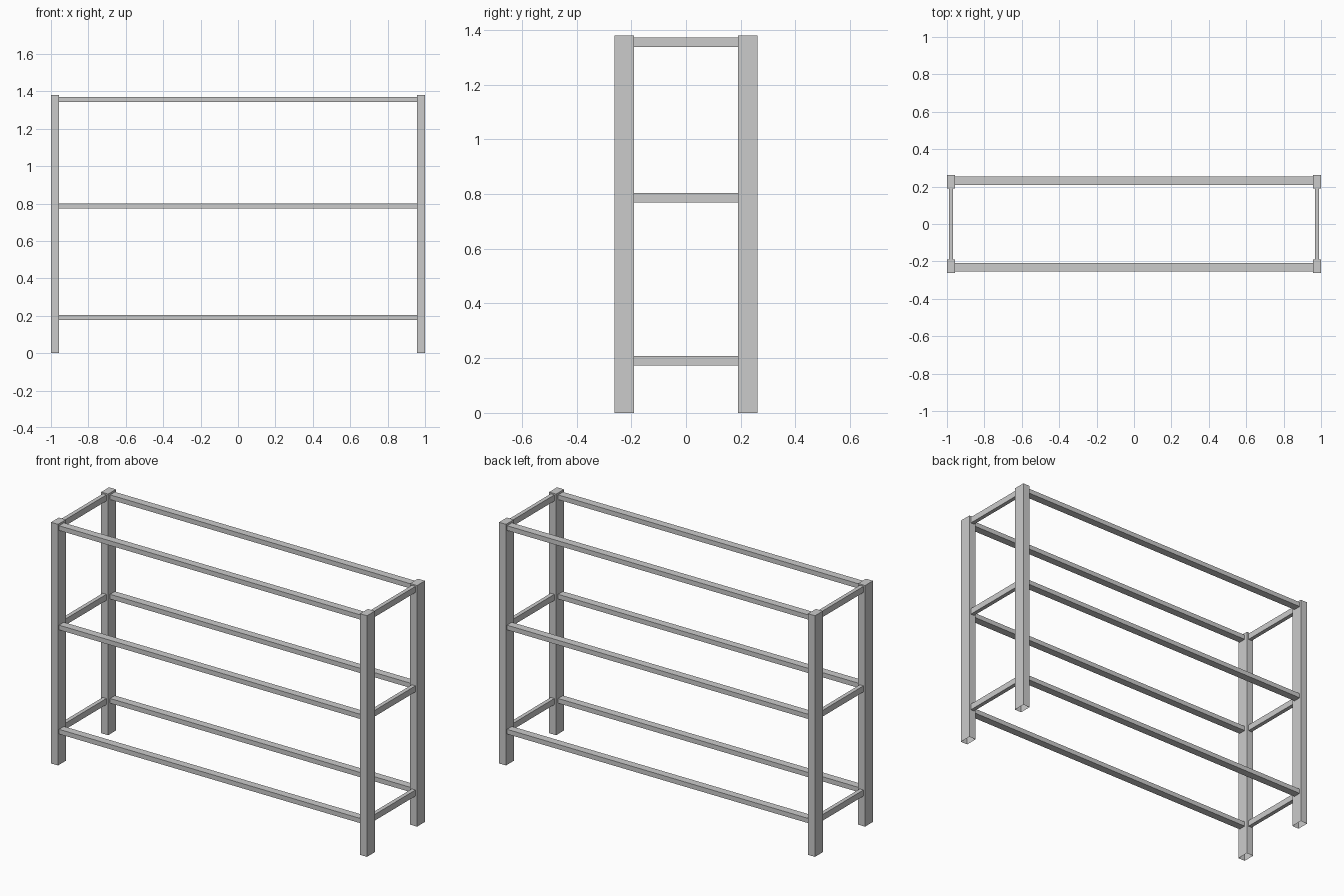
import bpy, bmesh
from mathutils import Vector

if "Cube" in bpy.data.objects:
    bpy.data.objects.remove(bpy.data.objects["Cube"])


def box(name, lo, hi, open_sides=()):
    """Box between two corners; faces pointing along open_sides are left off."""
    lo, hi = Vector(lo), Vector(hi)
    bm = bmesh.new()
    bmesh.ops.create_cube(bm, size=1)
    bm.normal_update()
    gone = [f for f in bm.faces
            if any(f.normal.dot(Vector(d)) > 0.9 for d in open_sides)]
    bmesh.ops.delete(bm, geom=gone, context='FACES')
    bmesh.ops.scale(bm, vec=hi - lo, verts=bm.verts)
    bmesh.ops.translate(bm, vec=(lo + hi) / 2, verts=bm.verts)
    mesh = bpy.data.meshes.new(name)
    bm.to_mesh(mesh)
    bm.free()
    ob = bpy.data.objects.new(name, mesh)
    bpy.context.collection.objects.link(ob)
    return ob


POST_X, POST_Y = (0.956, 1.0), (0.191, 0.262)   # inner and outer post faces
HEIGHT = 1.38
LEVELS = {"lower": 0.19, "middle": 0.786, "upper": 1.355}


def span(pair, side):
    return sorted(v * side for v in pair)


# Corner posts, open underneath
for sx, xn in ((-1, "left"), (1, "right")):
    for sy, yn in ((-1, "front"), (1, "back")):
        x, y = span(POST_X, sx), span(POST_Y, sy)
        box(f"{yn}_{xn}_post", (x[0], y[0], 0), (x[1], y[1], HEIGHT), [(0, 0, -1)])

for level, z in LEVELS.items():
    # Long rails between the left and right posts
    for s, n in ((-1, "front"), (1, "back")):
        y = span((0.209, 0.253), s)
        box(f"{level}_{n}_rail", (-POST_X[0], y[0], z - 0.0135),
            (POST_X[0], y[1], z + 0.0135), [(1, 0, 0), (-1, 0, 0)])
    # Short end rails between the front and back posts
    for s, n in ((-1, "left"), (1, "right")):
        x = span((0.967, 0.990), s)
        box(f"{level}_{n}_end_rail", (x[0], -POST_Y[0], z - 0.0175),
            (x[1], POST_Y[0], z + 0.0175), [(0, 1, 0), (0, -1, 0)])
